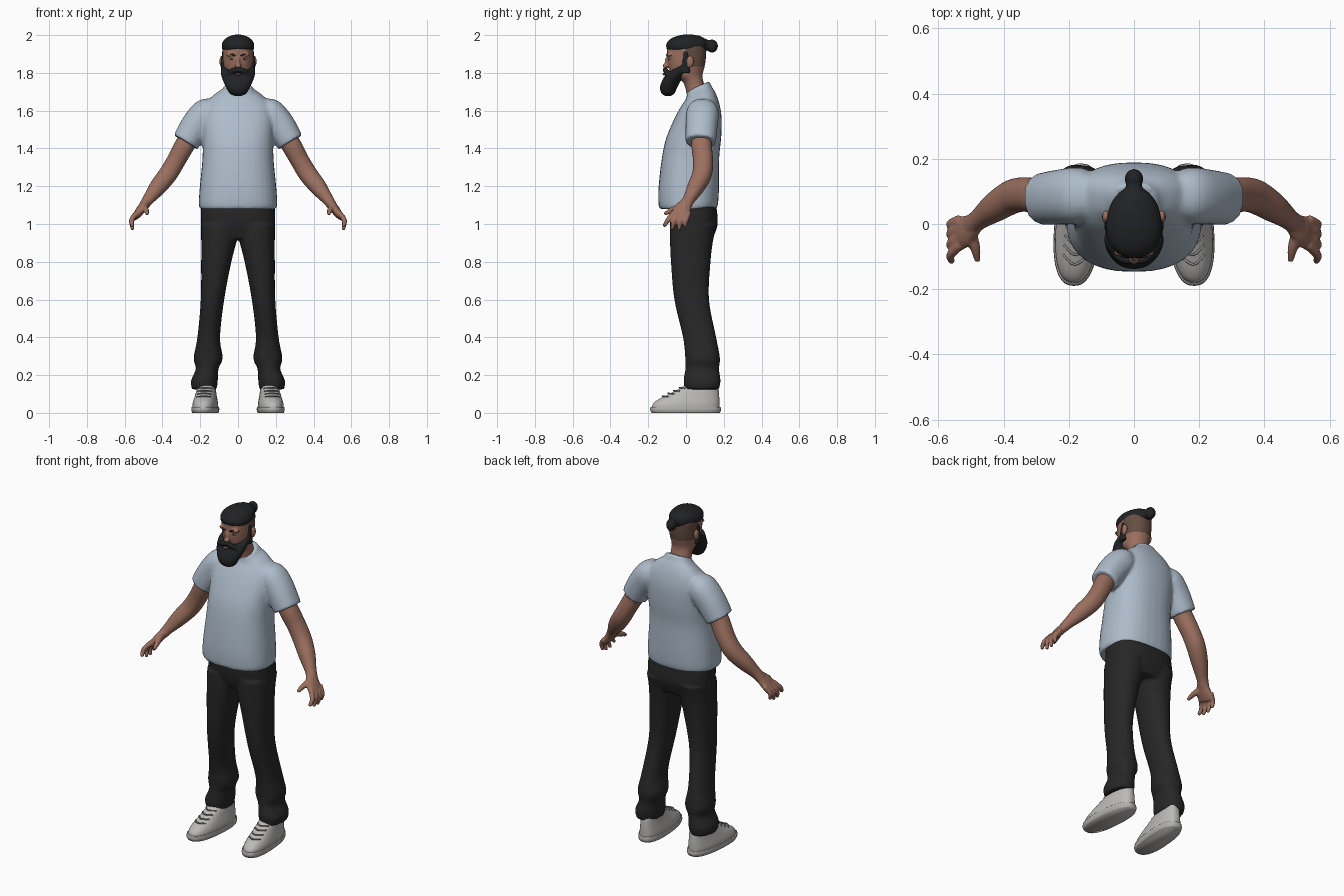
import bpy
import bmesh
from math import cos, sin, pi, copysign
from mathutils import Matrix, Vector

if "Cube" in bpy.data.objects:
    bpy.data.objects.remove(bpy.data.objects["Cube"], do_unlink=True)


def make_material(name, red, green, blue):
    material = bpy.data.materials.new(name)
    material.use_nodes = True
    colour = (red, green, blue, 1)
    material.diffuse_color = colour
    shader = next(n for n in material.node_tree.nodes if n.type == "BSDF_PRINCIPLED")
    shader.inputs["Base Color"].default_value = colour
    shader.inputs["Roughness"].default_value = 0.8
    return material


SHIRT = make_material("pale blue cotton", .42, .5, .59)
TROUSERS = make_material("black cloth", .02, .02, .02)
SKIN = make_material("warm skin", .33, .16, .115)
SHAVED = make_material("shaved scalp", .13, .075, .055)
HAIR = make_material("dark hair", .015, .016, .017)
SHOE = make_material("light grey canvas", .5, .49, .47)
SOLE = make_material("grey rubber", .45, .44, .42)
LACE = make_material("shadow grey lace", .24, .235, .225)
LIP = make_material("lip", .22, .08, .07)
EYE = make_material("eye white", .5, .47, .44)


def spline(a, b, c, d, t):
    """Catmull-Rom blend of four section tuples."""
    return [q + .5 * t * (r - p + t * (2*p - 5*q + 4*r - s + t * (3*(q - r) + s - p)))
            for p, q, r, s in zip(a, b, c, d)]


def loft(bm, sections, along=False, mirror=False, power=2.2, tilt=0, taper=0,
         place=Matrix(), steps=5, sides=32):
    """Skin ellipse-like sections (x, y, z, half width, half depth)."""
    padded = [sections[0], *sections, sections[-1]]
    rows = [spline(*padded[i:i + 4], k / steps)
            for i in range(len(sections) - 1) for k in range(steps)]
    rows.append(list(sections[-1]))
    last = len(rows) - 1
    for sign in (1, -1) if mirror else (1,):
        rings = []
        for i, row in enumerate(rows):
            centre = Vector(row[:3])
            axis = Vector((0, 0, 1))
            if along:
                ahead, behind = rows[min(i + 1, last)], rows[max(i - 1, 0)]
                axis = (Vector(ahead[:3]) - Vector(behind[:3])).normalized()
            depth = Vector((0, 1, 0))
            depth = (depth - axis * axis.y).normalized()
            width = depth.cross(axis)
            ring = []
            for k in range(sides):
                angle = 2 * pi * k / sides
                u = copysign(abs(cos(angle)) ** (2 / power), cos(angle))
                v = copysign(abs(sin(angle)) ** (2 / power), sin(angle))
                point = centre + width * (u * row[3] * (1 - taper * v)) + depth * (v * row[4])
                point += axis * (tilt * v * row[4] * (i / last) ** 3)
                point = place @ point
                point.x *= sign
                ring.append(bm.verts.new(point))
            rings.append(ring)
        for low, high in zip(rings, rings[1:]):
            for k in range(sides):
                n = (k + 1) % sides
                bm.faces.new((low[k], low[n], high[n], high[k]))
        bm.faces.new(rings[0][::-1])
        bm.faces.new(rings[-1])


def layers(rows, x=0):
    """Horizontal sections from (height, front, back, half width)."""
    return [(x, (front + back) / 2, z, half, (back - front) / 2)
            for z, front, back, half in rows]


def blob(bm, centre, radii, mirror=False):
    for sign in (1, -1) if mirror else (1,):
        place = Matrix.Translation((centre[0] * sign, *centre[1:])) @ Matrix.Diagonal((*radii, 1))
        bmesh.ops.create_uvsphere(bm, u_segments=20, v_segments=12, radius=1, matrix=place)


def finish(bm, name, materials, voxel=None, smooth=4, rule=None):
    """Fuse the overlapping shells, soften them and colour the faces."""
    bmesh.ops.recalc_face_normals(bm, faces=bm.faces[:])
    mesh = bpy.data.meshes.new(name)
    bm.to_mesh(mesh)
    bm.free()
    part = bpy.data.objects.new(name, mesh)
    bpy.context.collection.objects.link(part)
    if voxel:
        remesh = part.modifiers.new("fuse", "REMESH")
        remesh.mode = "VOXEL"
        remesh.voxel_size = voxel
        soften = part.modifiers.new("soften", "SMOOTH")
        soften.iterations = smooth
        graph = bpy.context.evaluated_depsgraph_get()
        baked = bpy.data.meshes.new_from_object(part.evaluated_get(graph))
        part.modifiers.clear()
        part.data = baked
    part.data.materials.clear()
    for material in materials:
        part.data.materials.append(material)
    for face in part.data.polygons:
        face.use_smooth = True
        face.material_index = int(rule(face.center)) if rule else 0


# Shirt: body with tilted collar, plus two sleeves
bm = bmesh.new()
loft(bm, layers([(1.08, -.14, .16, .203), (1.11, -.146, .17, .208), (1.2, -.145, .175, .202),
                 (1.35, -.128, .176, .188), (1.46, -.105, .187, .188), (1.56, -.065, .188, .19),
                 (1.63, -.03, .175, .175), (1.68, 0, .155, .13), (1.71, .005, .135, .085),
                 (1.73, .005, .125, .07)]), tilt=.45, power=2.4)
loft(bm, [(.12, .09, 1.62, .05, .06), (.165, .088, 1.59, .078, .085),
          (.22, .083, 1.525, .08, .085), (.278, .077, 1.433, .073, .08)], along=True, mirror=True)
finish(bm, "shirt", [SHIRT], .009, 5)

# Trousers: hips and two rumpled legs
bm = bmesh.new()
loft(bm, layers([(.92, -.06, .14, .14), (1, -.085, .168, .194), (1.1, -.09, .16, .194)]), power=2.5)
loft(bm, [(.178, .085, .125, .066, .09), (.178, .085, .17, .071, .098), (.163, .086, .235, .06, .089),
          (.158, .088, .29, .077, .092), (.155, .072, .4, .06, .088), (.135, .03, .6, .062, .092),
          (.115, .025, .8, .08, .105), (.1, .03, .92, .095, .115), (.098, .04, 1, .098, .125)],
     mirror=True)
finish(bm, "trousers", [TROUSERS], .009, 4)

# Bare arms with palms, fingers and thumbs
bm = bmesh.new()
loft(bm, [(.2, .09, 1.55, .05, .05), (.275, .082, 1.43, .053, .054), (.325, .09, 1.34, .05, .053),
          (.37, .085, 1.265, .05, .052), (.425, .052, 1.195, .045, .045),
          (.475, .015, 1.13, .031, .032), (.5, -.005, 1.095, .026, .034)], along=True, mirror=True)
loft(bm, [(.485, .005, 1.115, .023, .03), (.515, -.02, 1.075, .024, .047),
          (.545, -.035, 1.035, .017, .052)], along=True, mirror=True)
for root, tip, end in ((-.075, -.117, .987), (-.048, -.075, .97), (-.02, -.038, .968), (.005, -.005, .983)):
    loft(bm, [(.535, root + .01, 1.06, .014, .014), (.563, (root + tip) / 2, 1.02, .0135, .0135),
              (.558, tip, end, .009, .009)], along=True, mirror=True, sides=16)
loft(bm, [(.505, -.02, 1.09, .02, .02), (.488, -.07, 1.075, .016, .016),
          (.48, -.115, 1.052, .009, .009)], along=True, mirror=True, sides=16)
finish(bm, "arms_and_hands", [SKIN], .006, 3)

# Head and neck with nose and brow; the scalp behind the ears is shaved
bm = bmesh.new()
loft(bm, layers([(1.66, .01, .12, .066), (1.75, -.015, .093, .06), (1.79, -.075, .088, .068),
                 (1.84, -.094, .1, .078), (1.9, -.1, .107, .081), (1.95, -.094, .103, .079),
                 (1.985, -.05, .06, .045)]))
blob(bm, (0, -.1, 1.855), (.011, .014, .03))
blob(bm, (0, -.109, 1.837), (.018, .015, .012))
blob(bm, (.033, -.086, 1.897), (.03, .016, .012), mirror=True)
finish(bm, "head", [SKIN, SHAVED], .006, 3, lambda c: c.y > .002 and c.z > 1.832)

bm = bmesh.new()
blob(bm, (.086, .022, 1.86), (.012, .02, .031), mirror=True)
blob(bm, (.083, .014, 1.84), (.009, .012, .014), mirror=True)
finish(bm, "ears", [SKIN], .004, 2)

# Eyes and brows
bm = bmesh.new()
blob(bm, (.032, -.084, 1.873), (.014, .009, .006), mirror=True)
finish(bm, "eyes", [EYE])
bm = bmesh.new()
blob(bm, (.032, -.0905, 1.873), (.005, .004, .005), mirror=True)
loft(bm, [(.014, -.101, 1.89, .003, .003), (.035, -.098, 1.899, .005, .005),
          (.06, -.076, 1.893, .002, .003)], along=True, mirror=True, sides=12)
finish(bm, "pupils_and_brows", [HAIR])

# Full beard with moustache and sideburns
bm = bmesh.new()
loft(bm, layers([(1.678, -.11, -.08, .02), (1.692, -.13, -.06, .045), (1.725, -.138, -.045, .064),
                 (1.765, -.126, -.02, .082), (1.8, -.112, .008, .091), (1.83, -.1, .015, .088)]), tilt=.5)
loft(bm, [(0, -.109, 1.817, .011, .013), (.03, -.108, 1.812, .013, .014),
          (.062, -.085, 1.785, .012, .014)], along=True, mirror=True)
loft(bm, [(.08, -.002, 1.8, .012, .026), (.079, -.002, 1.86, .01, .017),
          (.078, .0, 1.915, .006, .012)], mirror=True)
finish(bm, "beard", [HAIR], .006, 2)
bm = bmesh.new()
blob(bm, (0, -.116, 1.793), (.02, .008, .006))
finish(bm, "lower_lip", [LIP])

# Swept-back hair gathered in a bun
bm = bmesh.new()
loft(bm, layers([(1.924, -.102, .112, .083), (1.95, -.105, .116, .085), (1.974, -.09, .108, .074),
                 (1.992, -.058, .078, .05), (2.002, -.02, .045, .02)]), taper=.12, power=2.1)
loft(bm, [(0, .06, 1.955, .035, .045), (0, .105, 1.948, .026, .03),
          (0, .135, 1.945, .024, .025)], along=True)
blob(bm, (0, .138, 1.942), (.029, .031, .035))
finish(bm, "hair_and_bun", [HAIR], .006, 2)

# Shoes: uppers, soles and crossed laces, toes turned slightly out
foot = Matrix.Translation((.173, 0, 0)) @ Matrix.Rotation(.08, 4, "Z")
bm = bmesh.new()
loft(bm, layers([(.02, -.182, .178, .066), (.045, -.178, .178, .066), (.07, -.15, .178, .061),
                 (.1, -.09, .176, .054), (.14, -.015, .172, .047), (.16, 0, .165, .045)]),
     mirror=True, place=foot, power=2.4)
finish(bm, "shoe_uppers", [SHOE], .006, 3)
bm = bmesh.new()
loft(bm, layers([(0, -.182, .18, .066), (.015, -.19, .186, .071), (.032, -.188, .184, .07)]),
     mirror=True, place=foot, power=2.5, sides=48)
finish(bm, "shoe_soles", [SOLE])
bm = bmesh.new()
for i in range(4):
    y = -.125 + .03 * i
    z = .102 + .5 * (y + .09)
    loft(bm, [(-.036, y + .028, z, .004, .004), (0, y, z + .004, .004, .004),
              (.036, y + .028, z, .004, .004)], along=True, mirror=True, place=foot, sides=10)
finish(bm, "shoe_laces", [LACE])
